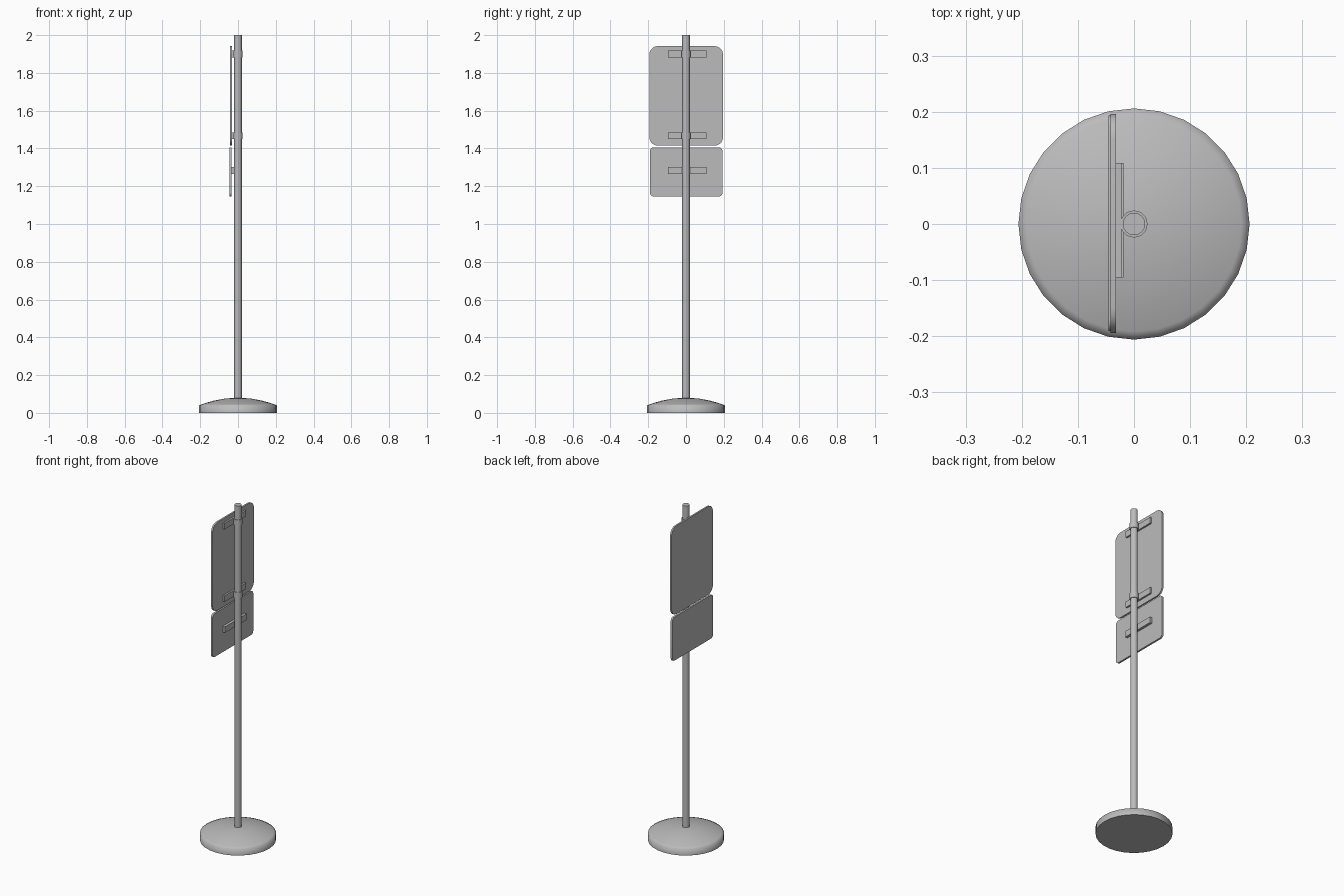
import bpy, bmesh, math

if "Cube" in bpy.data.objects:
    bpy.data.objects.remove(bpy.data.objects["Cube"], do_unlink=True)

grey = bpy.data.materials.new("galvanised grey")
grey.use_nodes = True
colour = (0.5, 0.5, 0.5, 1)
grey.diffuse_color = colour
grey.node_tree.nodes["Principled BSDF"].inputs["Base Color"].default_value = colour


def finish(name, bm, smooth_angle=None):
    bmesh.ops.recalc_face_normals(bm, faces=bm.faces)
    mesh = bpy.data.meshes.new(name)
    bm.to_mesh(mesh)
    bm.free()
    mesh.materials.append(grey)
    obj = bpy.data.objects.new(name, mesh)
    bpy.context.collection.objects.link(obj)
    if smooth_angle:
        bpy.ops.object.select_all(action="DESELECT")
        obj.select_set(True)
        bpy.context.view_layer.objects.active = obj
        bpy.ops.object.shade_smooth_by_angle(angle=math.radians(smooth_angle))
    return obj


def lathe(name, profile, sides, smooth_angle):
    """Stack rings of (radius, height) and cap both ends."""
    bm = bmesh.new()
    rings = []
    for r, z in profile:
        rings.append([bm.verts.new((r * math.cos(math.tau * i / sides),
                                    r * math.sin(math.tau * i / sides), z))
                      for i in range(sides)])
    for a, b in zip(rings, rings[1:]):
        for i in range(sides):
            j = (i + 1) % sides
            bm.faces.new((a[i], a[j], b[j], b[i]))
    bm.faces.new(rings[0])
    bm.faces.new(rings[-1])
    return finish(name, bm, smooth_angle)


def plate(name, x0, x1, y_mid, width, z0, z1, radius=0, steps=5):
    """Upright plate in the YZ plane with rounded corners."""
    bm = bmesh.new()
    z_mid, hy, hz = (z0 + z1) / 2, width / 2 - radius, (z1 - z0) / 2 - radius
    outline = []
    for q, (sy, sz) in enumerate([(1, 1), (-1, 1), (-1, -1), (1, -1)]):
        for k in range(steps + 1 if radius else 1):
            a = math.pi / 2 * (q + k / steps)
            outline.append((y_mid + sy * hy + radius * math.cos(a),
                            z_mid + sz * hz + radius * math.sin(a)))
    face = bm.faces.new([bm.verts.new((x0, y, z)) for y, z in outline])
    ext = bmesh.ops.extrude_face_region(bm, geom=[face], use_keep_orig=True)
    verts = [v for v in ext["geom"] if isinstance(v, bmesh.types.BMVert)]
    bmesh.ops.translate(bm, verts=verts, vec=(x1 - x0, 0, 0))
    return finish(name, bm, 30 if radius else None)


# Domed foot
R, rim, rise = 0.206, 0.04, 0.04
dome = [(R * f, rim + rise * (1 - f * f)) for f in (1, 0.93, 0.8, 0.6, 0.35, 0.1)]
lathe("base", [(R, 0)] + dome, 28, 80)

# Pole
lathe("pole", [(0.02, 0.07), (0.02, 2.0)], 24, 40)

# Sign panels
plate("upper_sign", -0.042, -0.032, 0.001, 0.39, 1.415, 1.942, 0.045)
plate("lower_sign", -0.045, -0.034, 0.001, 0.384, 1.146, 1.406, 0.02)

# Brackets, with clamp rings around the pole for the upper panel
for name, z, clamped in (("top", 1.9, True), ("middle", 1.467, True), ("bottom", 1.283, False)):
    plate(name + "_bracket", -0.034, -0.022 if clamped else -0.019,
          0.007, 0.204, z - 0.018, z + 0.018)
    if clamped:
        lathe(name + "_clamp", [(0.024, z - 0.018), (0.024, z + 0.018)], 24, 40)
